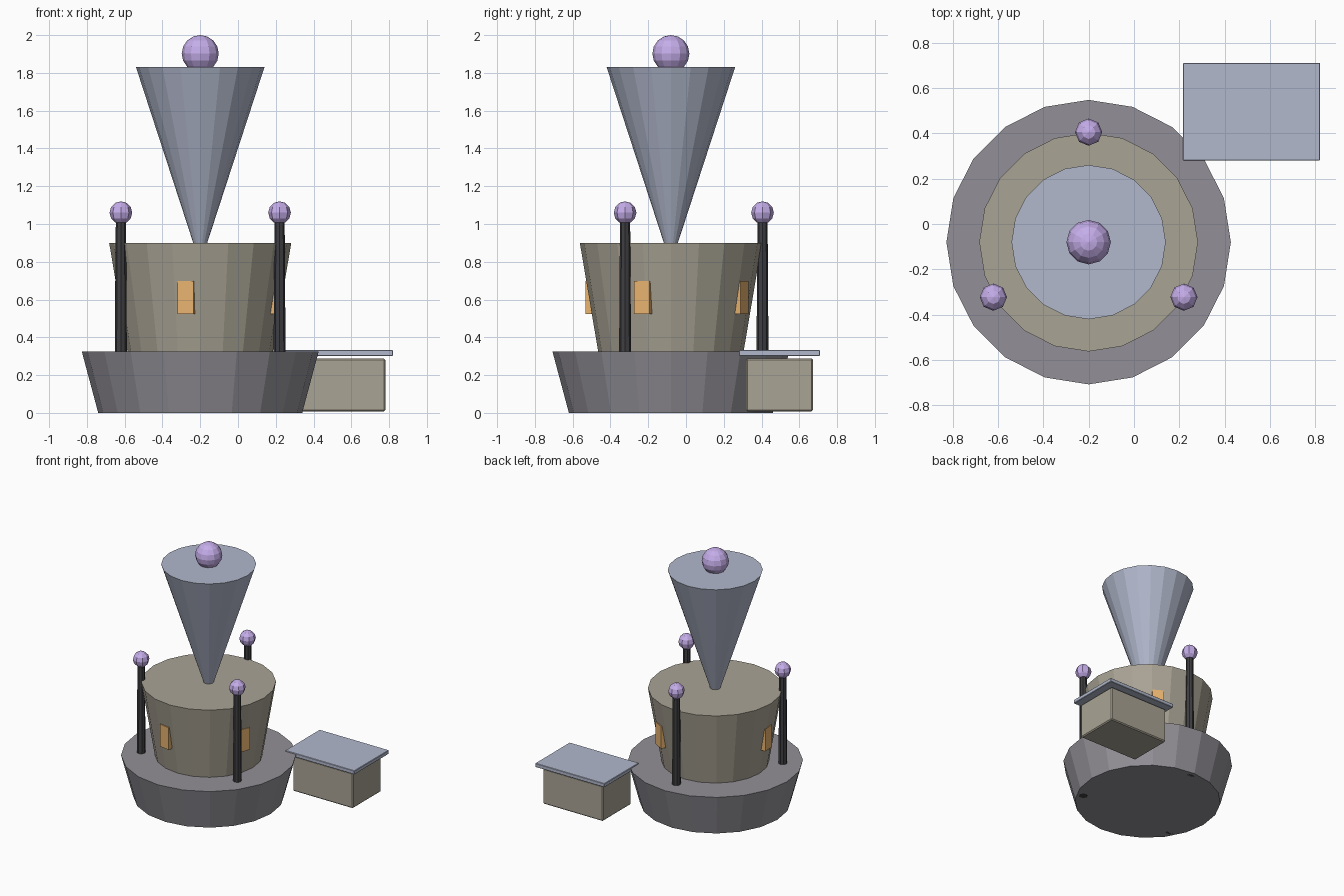
import bpy
from math import radians, cos, sin

if "Cube" in bpy.data.objects:
    bpy.data.objects.remove(bpy.data.objects["Cube"])

CX, CY = -0.2, -0.08  # tower axis


def finish(ob, name, color):
    ob.name = name
    key = str(color)
    mat = bpy.data.materials.get(key) or bpy.data.materials.new(key)
    mat.diffuse_color = (*color, 1)
    mat.use_nodes = True
    mat.node_tree.nodes["Principled BSDF"].inputs["Base Color"].default_value = mat.diffuse_color
    ob.data.materials.append(mat)
    return ob


def cone(name, x, y, z0, z1, r0, r1, sides, color):
    bpy.ops.mesh.primitive_cone_add(vertices=sides, radius1=r0, radius2=r1,
                                    depth=z1 - z0, location=(x, y, (z0 + z1) / 2))
    return finish(bpy.context.object, name, color)


def ball(name, x, y, z, r, seg, rings, color):
    bpy.ops.mesh.primitive_uv_sphere_add(segments=seg, ring_count=rings, radius=r,
                                         location=(x, y, z))
    return finish(bpy.context.object, name, color)


def box(name, loc, size, color, turn=0, bevel=0):
    bpy.ops.mesh.primitive_cube_add(size=1, location=loc, rotation=(0, 0, radians(turn)))
    ob = bpy.context.object
    ob.scale = size
    bpy.ops.object.transform_apply(location=False, rotation=False, scale=True)
    if bevel:
        mod = ob.modifiers.new("edge", 'BEVEL')
        mod.width, mod.segments = bevel, 1
    return finish(ob, name, color)


STONE = (0.29, 0.28, 0.31)
WALL = (0.40, 0.37, 0.30)
ROOF = (0.44, 0.48, 0.60)
IRON = (0.05, 0.05, 0.055)
GLOW = (0.56, 0.42, 0.82)
AMBER = (0.80, 0.45, 0.16)

# Tower: flared base, drum, inverted cone and finial
cone("base", CX, CY, 0, 0.325, 0.54, 0.627, 20, STONE)
cone("drum", CX, CY, 0.325, 0.90, 0.385, 0.482, 20, WALL)
cone("inverted_spire", CX, CY, 0.90, 1.83, 0.037, 0.34, 20, ROOF)
ball("finial", CX, CY, 1.902, 0.098, 12, 8, GLOW)

# Windows around the drum
for i, a in enumerate((60, 183, 260, 340)):
    t = radians(a)
    box(f"window_{i + 1}", (CX + 0.425 * cos(t), CY + 0.425 * sin(t), 0.612),
        (0.05, 0.088, 0.175), AMBER, a)

# Lamp posts
for i, a in enumerate((90, 210, 330)):
    x, y = CX + 0.485 * cos(radians(a)), CY + 0.485 * sin(radians(a))
    cone(f"lamp_post_{i + 1}", x, y, 0, 1.01, 0.034, 0.027, 8, IRON)
    ball(f"lamp_{i + 1}", x, y, 1.06, 0.06, 8, 6, GLOW)

# Side hut with a flat floating roof
box("hut_walls", (0.518, 0.495, 0.148), (0.525, 0.355, 0.28), WALL, bevel=0.008)
box("hut_roof", (0.518, 0.495, 0.317), (0.605, 0.43, 0.03), ROOF, bevel=0.003)
